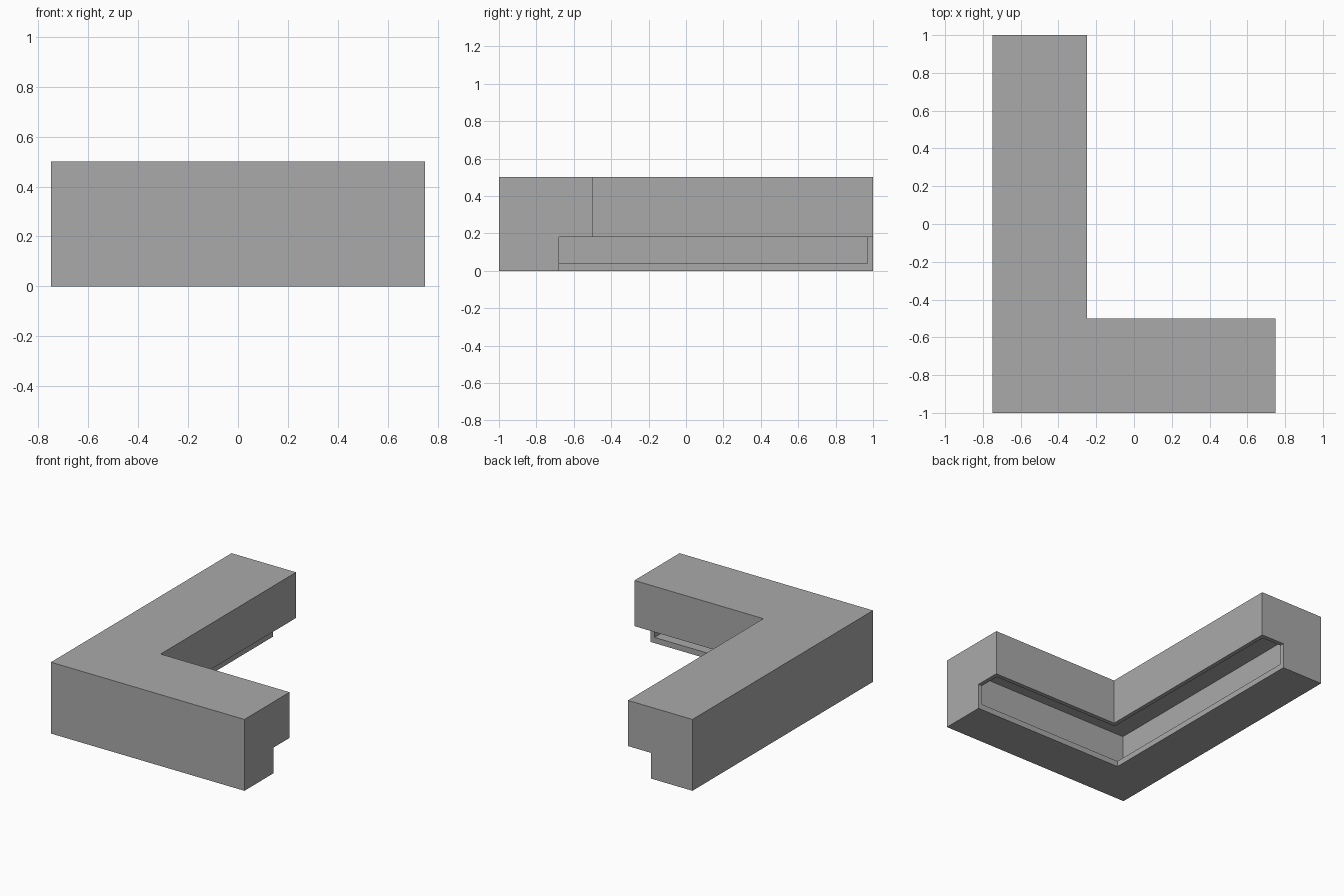
import bpy
import bmesh

cube = bpy.data.objects.get("Cube")
if cube:
    bpy.data.objects.remove(cube, do_unlink=True)

HALF_X, HALF_Y = 0.75, 1.0
WALL, SLAB = 0.03, 0.04
DEPTH, HEIGHT = 0.5, 0.5
BASE_DEPTH, BASE_HEIGHT = 0.32, 0.18

grey = bpy.data.materials.new("plain grey")
grey.use_nodes = True
colour = (0.4, 0.4, 0.4, 1)
grey.diffuse_color = colour
grey.node_tree.nodes["Principled BSDF"].inputs["Base Color"].default_value = colour


def sweep_corner(name, profile, end_inset):
    """Sweep a (distance from outer wall, height) profile round the mitred corner."""
    bm = bmesh.new()
    stations = (
        lambda d, z: (HALF_X - end_inset, d - HALF_Y, z),
        lambda d, z: (d - HALF_X, d - HALF_Y, z),
        lambda d, z: (d - HALF_X, HALF_Y - end_inset, z),
    )
    rings = [[bm.verts.new(place(d, z)) for d, z in profile] for place in stations]
    count = len(profile)
    for a, b in zip(rings, rings[1:]):
        for i in range(count):
            j = (i + 1) % count
            bm.faces.new((a[i], a[j], b[j], b[i]))
    bm.faces.new(rings[0])
    bm.faces.new(rings[-1])
    bmesh.ops.recalc_face_normals(bm, faces=bm.faces)
    mesh = bpy.data.meshes.new(name)
    bm.to_mesh(mesh)
    bm.free()
    mesh.materials.append(grey)
    obj = bpy.data.objects.new(name, mesh)
    bpy.context.collection.objects.link(obj)
    return obj


# Corner unit: overhanging upper body on a recessed base
body = sweep_corner("corner_body", [
    (0, 0), (BASE_DEPTH, 0), (BASE_DEPTH, BASE_HEIGHT),
    (DEPTH, BASE_HEIGHT), (DEPTH, HEIGHT), (0, HEIGHT)], 0)

# Hollow inside, open under the overhang and along the base's inner side
near, far = WALL, DEPTH - WALL
low, high = SLAB, HEIGHT - SLAB
cavity = sweep_corner("cavity_cutter", [
    (near, low), (far, low), (far, high), (near, high)], WALL)

hollow = body.modifiers.new("hollow", 'BOOLEAN')
hollow.operation = 'DIFFERENCE'
hollow.solver = 'EXACT'
hollow.object = cavity
bpy.context.view_layer.objects.active = body
bpy.ops.object.modifier_apply(modifier=hollow.name)
bpy.data.objects.remove(cavity, do_unlink=True)
